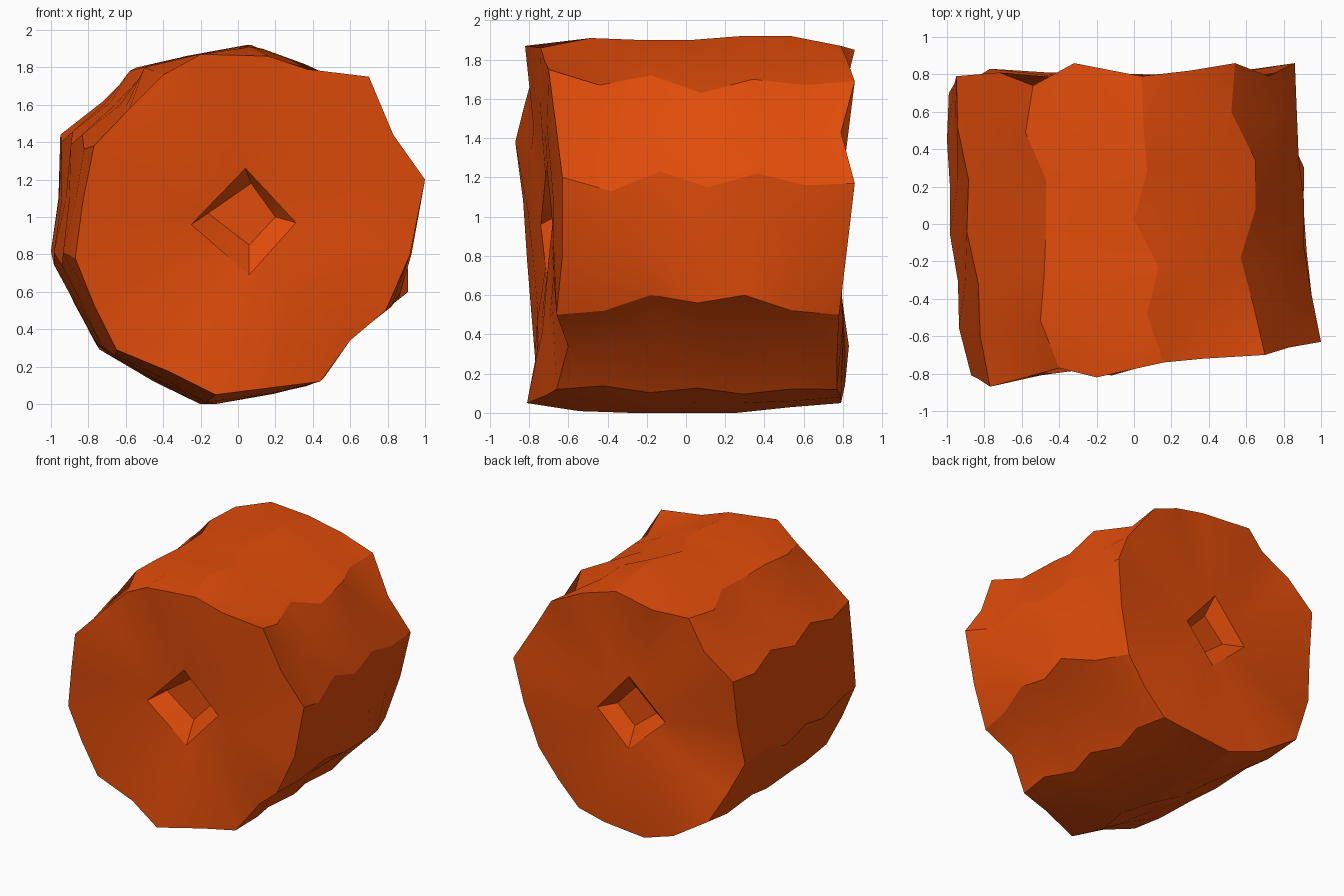
import bpy, bmesh, random
from mathutils import Vector

if "Cube" in bpy.data.objects:
    bpy.data.objects.remove(bpy.data.objects["Cube"])

random.seed(4)
N, SEG = 20, 6          # points round the barrel (ridge, mid, ridge, ...), segments along it

# Outlines of both ends, clockwise from the top ridge
FRONT = [(.16, -.74, 1.86), (.37, -.72, 1.79), (.70, -.70, 1.75), (.83, -.66, 1.44), (1.0, -.63, 1.20),
         (.92, -.63, .80), (.79, -.66, .50), (.60, -.60, .34), (.44, -.66, .12), (.20, -.71, .09),
         (-.12, -.81, .05), (-.36, -.76, .17), (-.65, -.77, .29), (-.77, -.79, .53), (-.87, -.81, .78),
         (-.83, -.83, 1.08), (-.77, -.87, 1.38), (-.58, -.82, 1.58), (-.40, -.77, 1.76), (-.20, -.82, 1.87)]
BACK = [(.04, .79, 1.87), (.30, .82, 1.80), (.54, .86, 1.69), (.72, .79, 1.43), (.86, .86, 1.17),
        (.80, .82, .83), (.70, .78, .50), (.54, .77, .29), (.37, .77, .12), (.14, .79, .08),
        (-.20, .79, .05), (-.46, .81, .14), (-.77, .83, .34), (-.88, .76, .55), (-.99, .70, .79),
        (-.96, .75, 1.10), (-.95, .79, 1.44), (-.72, .81, 1.62), (-.54, .74, 1.80), (-.32, .86, 1.85)]
# Square recesses: rim and floor corners (top, right, bottom, left)
HOLES = {
    "front": ([(.04, -.71, 1.26), (.31, -.68, .97), (.06, -.71, .69), (-.25, -.74, .96)],
              [(.07, -.62, 1.18), (.20, -.61, 1.0), (.06, -.62, .85), (-.16, -.63, 1.02)]),
    "back": ([(-.07, .79, 1.25), (.19, .80, .95), (-.06, .78, .69), (-.36, .76, .96)],
             [(-.06, .69, 1.13), (.09, .70, .97), (-.05, .69, .83), (-.23, .68, .97)])}
# Zigzag ridges that are clearly seen: x and z at the stations along the barrel
RIDGE_X = {0: (.07, .13, .0, .07, .05), 2: (.64, .57, .65, .65, .52), 4: (.95, .91, .91, .88, .87),
           6: (.82, .87, .86, .91, .80), 18: (-.50, -.48, -.47, -.47, -.58)}
RIDGE_Z = {0: (1.91, 1.90, 1.90, 1.92, 1.92), 2: (1.67, 1.72, 1.63, 1.70, 1.67),
           4: (1.13, 1.23, 1.15, 1.22, 1.16), 6: (.52, .60, .56, .60, .52), 18: (1.80, 1.81, 1.80, 1.81, 1.78)}
# Outward swell at mid length for the rest
SWELL = {1: .02, 3: .0, 5: .04, 7: -.01, 8: .01, 9: .04, 10: .05, 11: .04, 12: .02, 13: .02,
         14: .05, 15: .03, 16: .02, 17: .01, 19: .01}

bm = bmesh.new()


def ring(points):
    return [bm.verts.new(p) for p in points]


def bridge(a, b, flip=False):
    n = len(a)
    for i in range(n):
        j = (i + 1) % n
        q = [a[i], a[j], b[j], b[i]]
        bm.faces.new(q[::-1] if flip else q)


def sharp(a, b):
    e = bm.edges.get((a, b))
    if e:
        e.smooth = False


def sharp_loop(r):
    for i in range(len(r)):
        sharp(r[i], r[i - 1])


# Barrel with zigzag ridges
rings = []
for k in range(SEG + 1):
    t = k / SEG
    pts = []
    for i in range(N):
        p = Vector(FRONT[i]).lerp(Vector(BACK[i]), t)
        if 0 < k < SEG:
            if i in RIDGE_X:
                p.x, p.z = RIDGE_X[i][k - 1], RIDGE_Z[i][k - 1]
            else:
                out = Vector((p.x, 0, p.z - .97)).normalized()
                side = Vector((out.z, 0, -out.x))
                if i % 2 == 0:
                    p += side * (.035 * (-1) ** k * (-1) ** (i // 2))
                p += out * (SWELL[i] * (1 - (2 * t - 1) ** 4) + random.uniform(-.012, .008))
        p.x = max(-1, min(1, p.x))
        p.z = max(0, p.z)
        pts.append(p)
    rings.append(ring(pts))
for a, b in zip(rings, rings[1:]):
    bridge(a, b)
    for i in range(0, N, 2):
        sharp(a[i], b[i])

# Uneven end faces with the square recess
for name, outer, flip in (("front", rings[0], True), ("back", rings[-1], False)):
    rim_c, floor_c = ([Vector(c) for c in cs] for cs in HOLES[name])
    rim_pts = [rim_c[i // 5].lerp(rim_c[(i // 5 + 1) % 4], i % 5 / 5) for i in range(N)]
    floor_pts = [floor_c[i // 5].lerp(floor_c[(i // 5 + 1) % 4], i % 5 / 5) for i in range(N)]
    sign = -1 if flip else 1
    waves = [random.uniform(-.02, .02) for _ in range(5)]
    mid = []
    for i in range(N):
        y = sum(outer[(i + d) % N].co.y for d in (-1, 0, 1)) / 3
        p = outer[i].co.lerp(rim_pts[i], .5)
        p.y = (y + rim_pts[i].y) / 2
        f = i / 4
        w = waves[int(f)] * (1 - f % 1) + waves[(int(f) + 1) % 5] * (f % 1)
        mid.append(p + Vector((0, sign * w, 0)))
    mid, rim, floor = ring(mid), ring(rim_pts), ring(floor_pts)
    for a, b in ((outer, mid), (mid, rim), (rim, floor)):
        bridge(a, b, flip)
    bm.faces.new(floor)
    for r in (outer, rim, floor):
        sharp_loop(r)
    for i in range(0, N, 5):
        sharp(rim[i], floor[i])

for f in bm.faces:
    f.smooth = True
bmesh.ops.recalc_face_normals(bm, faces=bm.faces)

me = bpy.data.meshes.new("lumpy_barrel")
bm.to_mesh(me)
bm.free()
obj = bpy.data.objects.new("lumpy_barrel", me)
bpy.context.collection.objects.link(obj)

mat = bpy.data.materials.new("orange")
mat.diffuse_color = (.76, .073, .003, 1)
mat.use_nodes = True
mat.node_tree.nodes["Principled BSDF"].inputs["Base Color"].default_value = mat.diffuse_color
me.materials.append(mat)
